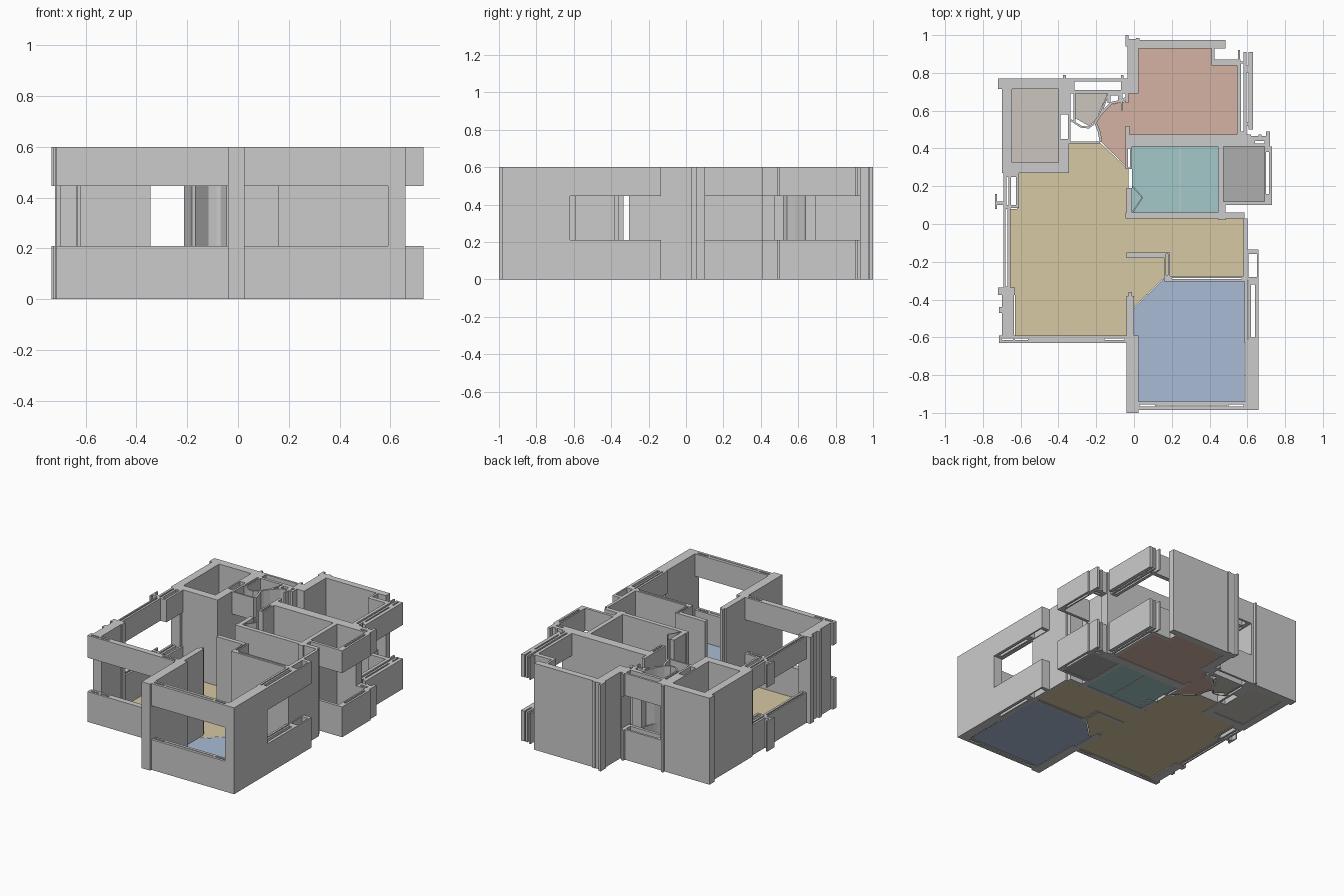
import bpy, bmesh
from mathutils import Vector

H, SILL, HEAD = 0.6, 0.21, 0.445   # wall top, window sill, window head


def to_object(name, bm, color=None):
    bmesh.ops.recalc_face_normals(bm, faces=bm.faces)
    me = bpy.data.meshes.new(name)
    bm.to_mesh(me)
    bm.free()
    ob = bpy.data.objects.new(name, me)
    bpy.context.collection.objects.link(ob)
    if color:
        mat = bpy.data.materials.new(name + "_colour")
        mat.diffuse_color = (*color, 1)
        me.materials.append(mat)
    return ob


def extrude_plan(name, rects, holes, z0, z1):
    """Union of plan rectangles minus holes, extruded as one clean shell."""
    xs = sorted({v for r in rects + holes for v in (r[0], r[2])})
    ys = sorted({v for r in rects + holes for v in (r[1], r[3])})

    def inside(x, y, group):
        return any(a < x < c and b < y < d for a, b, c, d in group)

    solid = {(i, j) for i in range(len(xs) - 1) for j in range(len(ys) - 1)
             if inside((xs[i] + xs[i + 1]) / 2, (ys[j] + ys[j + 1]) / 2, rects)
             and not inside((xs[i] + xs[i + 1]) / 2, (ys[j] + ys[j + 1]) / 2, holes)}
    bm = bmesh.new()
    cache = {}

    def v(i, j, k):
        if (i, j, k) not in cache:
            cache[i, j, k] = bm.verts.new((xs[i], ys[j], (z0, z1)[k]))
        return cache[i, j, k]

    for i, j in solid:
        ring = [(i, j), (i + 1, j), (i + 1, j + 1), (i, j + 1)]
        bm.faces.new([v(*p, 1) for p in ring])
        bm.faces.new([v(*p, 0) for p in reversed(ring)])
        for n, (di, dj) in enumerate(((0, -1), (1, 0), (0, 1), (-1, 0))):
            if (i + di, j + dj) not in solid:
                a, b = ring[n], ring[(n + 1) % 4]
                bm.faces.new((v(*a, 0), v(*b, 0), v(*b, 1), v(*a, 1)))
    return to_object(name, bm)


def ribbon_wall(name, pts, width, z0, z1):
    """Thin wall following a bent path."""
    p = [Vector(q) for q in pts]
    left, right = [], []
    for i, q in enumerate(p):
        d = (p[min(i + 1, len(p) - 1)] - p[max(i - 1, 0)]).normalized()
        n = Vector((-d.y, d.x)) * width / 2
        left.append(q + n)
        right.append(q - n)
    bm = bmesh.new()
    rows = [[bm.verts.new((a.x, a.y, z)) for a, z in
             ((l, z0), (r, z0), (r, z1), (l, z1))] for l, r in zip(left, right)]
    for a, b in zip(rows, rows[1:]):
        for k in range(4):
            bm.faces.new((a[k], a[(k + 1) % 4], b[(k + 1) % 4], b[k]))
    bm.faces.new(rows[0])
    bm.faces.new(rows[-1])
    return to_object(name, bm)


def floor(name, pts, color):
    bm = bmesh.new()
    bm.faces.new([bm.verts.new((x, y, 0.003)) for x, y in pts])
    bmesh.ops.triangulate(bm, faces=bm.faces)
    return to_object(name, bm, color)


def rect(x0, y0, x1, y1):
    return [(x0, y0), (x1, y0), (x1, y1), (x0, y1)]


# Full-height walls, room by room: x0, y0, x1, y1
back_bedroom = [(-.035, .69, .025, .98), (-.035, .93, .485, .975), (-.045, .94, -.03, 1.0),
                (.01, .97, .03, .985), (-.035, .41, .62, .475), (-.045, .29, -.025, .52)]
bathroom = [(-.04, .29, -.01, .41), (-.04, .03, -.01, .19), (-.045, .03, .585, .06),
            (.445, .03, .475, .41), (.445, .02, .485, .1), (.58, -.305, .60, .03)]
front_bedroom = [(-.04, -1.0, .025, -.59), (-.04, -.59, 0, -.38), (-.03, -.38, -.01, -.36),
                 (.59, -.985, .66, -.62), (.16, -.305, .59, -.275), (.16, -.29, .19, -.15),
                 (-.04, -.18, .19, -.15)]
living_pier = [(-.70, -.59, -.635, -.34), (-.72, -.375, -.63, -.335), (-.715, -.47, -.69, -.44)]
store_room = [(-.70, .27, -.645, .77), (-.72, .715, -.345, .77), (-.70, .27, -.345, .325),
              (-.40, .27, -.345, .77), (-.375, .77, -.36, .79), (-.69, .25, -.62, .27)]
washroom = [(-.14, .64, -.125, .69), (-.085, .64, -.07, .69), (-.14, .68, -.07, .69),
            (-.045, .64, -.03, .69), (-.045, .69, -.035, .77)]
wall_rects = back_bedroom + bathroom + front_bedroom + living_pier + store_room + washroom
wall_slots = [(-.39, .45, -.35, .58), (-.033, .30, -.02, .40), (.17, -.27, .18, -.16),
              (.2, -.292, .57, -.287)]
extrude_plan("walls", wall_rects, wall_slots, 0, H)

# Window strips (sill below, lintel above) with narrow track slots
front_windows = [(.025, -.985, .59, -.94), (.585, -.63, .66, -.135), (-.715, -.63, -.04, -.59)]
left_windows = [(-.69, -.34, -.655, .27), (-.69, .085, -.61, .27),
                (-.735, .08, -.725, .16), (-.725, .10, -.69, .12)]
right_windows = [(.41, .84, .425, .93), (.41, .84, .565, .87), (.545, .475, .595, .86),
                 (.605, .50, .63, .91), (.59, .80, .61, .84), (.59, .52, .61, .54),
                 (.55, .86, .56, .92), (.58, .86, .595, .91), (.69, .10, .73, .41),
                 (.475, .10, .73, .12), (.62, .41, .72, .465), (.66, .46, .675, .475),
                 (.70, .46, .72, .49)]
back_windows = [(-.345, .69, -.035, .77), (-.345, .43, -.335, .69), (-.32, .54, -.31, .69),
                (-.345, .425, -.18, .437), (-.07, .60, -.06, .69), (-.07, .77, -.055, .79)]
slots = [(.03, -.967, .11, -.955), (.12, -.967, .49, -.96), (.50, -.967, .58, -.955),
         (.60, -.61, .607, -.30), (.62, -.60, .64, -.32), (.605, -.28, .65, -.16),
         (-.70, -.615, -.64, -.605), (-.63, -.615, -.56, -.605), (-.155, -.615, -.05, -.605),
         (-.68, -.33, -.67, .08), (-.675, .10, -.665, .25), (-.65, .10, -.625, .25),
         (.567, .49, .58, .85), (.70, .16, .715, .38), (.64, .425, .69, .44),
         (-.315, .71, -.07, .755)]
windows = front_windows + left_windows + right_windows + back_windows
for part, z0, z1 in (("window_sills", 0, SILL), ("window_lintels", HEAD, H)):
    extrude_plan(part, windows, slots + wall_rects, z0, z1)
    # curved inner strip beside the washroom
    ribbon_wall(part + "_curve", [(-.335, .55), (-.28, .515), (-.24, .51), (-.20, .54),
                                  (-.17, .60), (-.14, .68)], .01, z0, z1)

# Bent thin walls: washroom entrance and bathroom door
ribbon_wall("washroom_curved_wall", [(-.175, .435), (-.185, .49), (-.205, .54), (-.17, .59),
                                     (-.12, .64), (-.07, .65), (-.035, .67)], .014, 0, H)
ribbon_wall("bathroom_door", [(-.008, .20), (.045, .14), (-.006, .065)], .008, 0, H)

# Coloured room floors
floor("living_floor",
      [(-.655, -.34), (-.63, -.34), (-.63, -.59), (-.04, -.59), (-.04, -.37), (0, -.37),
       (0, -.44), (.16, -.285), (.16, -.18), (-.04, -.18), (-.04, -.15), (.19, -.15),
       (.19, -.275), (.58, -.275), (.58, .03), (-.03, .03), (-.03, .29), (-.18, .43),
       (-.345, .43), (-.345, .27), (-.62, .27), (-.62, .08), (-.655, .08)], (.67, .58, .36))
floor("front_bedroom_floor",
      [(0, -.445), (.16, -.29), (.16, -.305), (.585, -.305), (.585, -.94), (.025, -.94),
       (.025, -.59), (0, -.59)], (.40, .50, .66))
floor("back_bedroom_floor",
      [(.025, .93), (.41, .93), (.41, .84), (.55, .84), (.55, .475), (-.035, .475), (-.035, .30),
       (-.17, .43), (-.2, .54), (-.13, .63), (-.04, .65), (-.04, .69), (.025, .69)],
      (.66, .45, .37))
floor("bathroom_floor_left", rect(-.01, .06, .24, .41), (.37, .58, .58))
floor("bathroom_floor_right", rect(.247, .06, .445, .41), (.37, .58, .58))
ribbon_wall("bathroom_threshold", [(.2435, .06), (.2435, .41)], .007, 0, .006)
floor("balcony_floor", rect(.475, .12, .69, .41), (.42, .42, .42))
floor("store_floor", rect(-.645, .325, -.40, .715), (.60, .56, .51))
floor("washroom_floor", [(-.31, .69), (-.14, .69), (-.20, .55), (-.24, .52), (-.31, .56)],
      (.60, .56, .51))
